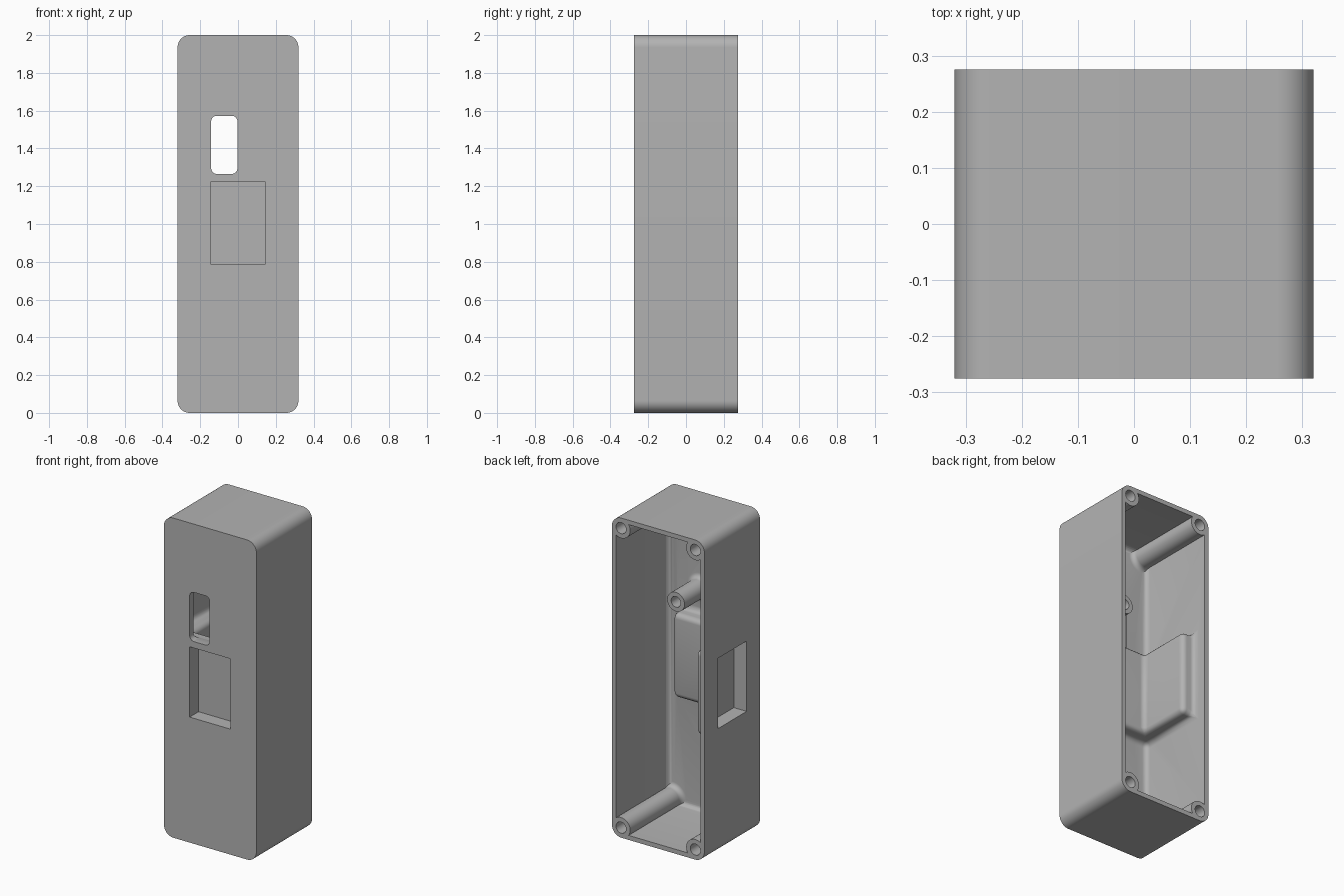
import bpy, bmesh, math
from mathutils import Matrix, Vector

if "Cube" in bpy.data.objects:
    bpy.data.objects.remove(bpy.data.objects["Cube"])

grey = bpy.data.materials.new("plain grey")
grey.diffuse_color = (0.45, 0.45, 0.45, 1)
grey.use_nodes = True
grey.node_tree.nodes["Principled BSDF"].inputs["Base Color"].default_value = grey.diffuse_color

FRONT, BACK = -0.275, 0.275


def add(name, bm):
    bmesh.ops.recalc_face_normals(bm, faces=bm.faces)
    me = bpy.data.meshes.new(name)
    bm.to_mesh(me)
    bm.free()
    ob = bpy.data.objects.new(name, me)
    bpy.context.collection.objects.link(ob)
    me.materials.append(grey)
    return ob


def box(name, x, y, z, radius=0.0, segments=10):
    """Box from ranges; a radius rounds the edges that run along y."""
    bm = bmesh.new()
    bmesh.ops.create_cube(bm, size=1)
    for v in bm.verts:
        v.co = Vector([r[0] if c < 0 else r[1] for c, r in zip(v.co, (x, y, z))])
    if radius:
        edges = [e for e in bm.edges if abs(e.verts[0].co.y - e.verts[1].co.y) > 1e-4]
        bmesh.ops.bevel(bm, geom=edges, offset=radius, segments=segments,
                        profile=0.5, affect='EDGES')
    return add(name, bm)


def lathe(name, x, z, profile, steps=48):
    """Solid turned about an axis along y; profile is (radius, y) pairs."""
    bm = bmesh.new()
    rings = [[bm.verts.new((x + r * math.cos(2 * math.pi * i / steps), y,
                            z + r * math.sin(2 * math.pi * i / steps)))
              for i in range(steps)] for r, y in profile]
    for a, b in zip(rings, rings[1:]):
        for i in range(steps):
            j = (i + 1) % steps
            bm.faces.new((a[i], a[j], b[j], b[i]))
    bm.faces.new(rings[0])
    bm.faces.new(rings[-1])
    return add(name, bm)


def flared(radius, flare, base, end):
    """Post profile with a concave fillet at its foot."""
    pts = [(radius + flare, base - 0.02)]
    for i in range(7):
        a = math.pi / 2 * i / 6
        pts.append((radius + flare * (1 - math.sin(a)), base + flare * (1 - math.cos(a))))
    return pts + [(radius, end)]


def apply(ob, mod):
    bpy.context.view_layer.objects.active = ob
    bpy.ops.object.modifier_apply(modifier=mod.name)


def cut(ob, cutter):
    m = ob.modifiers.new("cut", 'BOOLEAN')
    m.operation, m.solver, m.object = 'DIFFERENCE', 'EXACT', cutter
    apply(ob, m)
    bpy.data.objects.remove(cutter)


# Inner cavity, shaped around the housings of the two recesses
WALL, INNER = 0.028, -0.237
core = box("cavity", (-0.32 + WALL, 0.32 - WALL), (INNER, 0.45), (WALL, 2 - WALL))
for x, y in (((-0.5, 0.195), (-0.5, -0.145)), ((-0.5, -0.20), (-0.5, 0.19))):
    cut(core, box("housing", x, y, (0.735, 1.262)))
fillet = core.modifiers.new("fillet", 'BEVEL')
fillet.width, fillet.segments = 0.032, 5
fillet.limit_method, fillet.angle_limit = 'ANGLE', math.radians(40)
apply(core, fillet)

# Corner posts and the single standoff
corners = [(sx * 0.257, 1 + sz * 0.937) for sx in (-1, 1) for sz in (-1, 1)]
for x, z in corners:
    cut(core, lathe("post", x, z, flared(0.063, 0.03, INNER, 0.6)))
cut(core, lathe("standoff", 0.07, 1.42, flared(0.06, 0.03, INNER, 0.0)))

# Outer case
case = box("case", (-0.32, 0.32), (FRONT, BACK), (0, 2), 0.065, 12)
cut(case, core)

# Recesses in the front and left faces, and the through slot
cut(case, box("front_recess", (-0.142, 0.142), (-0.4, FRONT + 0.088), (0.785, 1.225)))
cut(case, box("side_recess", (-0.45, -0.32 + 0.088), (-0.142, 0.142), (0.785, 1.225)))
cut(case, box("slot", (-0.142, -0.003), (-0.4, INNER + 0.05), (1.265, 1.573), 0.03, 8))

# Screw holes
for x, z in corners:
    cut(case, lathe("screw_hole", x, z, [(0.035, 0.02), (0.035, 0.4)], 32))
cut(case, lathe("standoff_hole", 0.07, 1.42, [(0.033, -0.2), (0.033, 0.1)], 32))

bpy.ops.object.select_all(action='DESELECT')
case.select_set(True)
bpy.context.view_layer.objects.active = case
bpy.ops.object.shade_smooth_by_angle(angle=math.radians(30))
